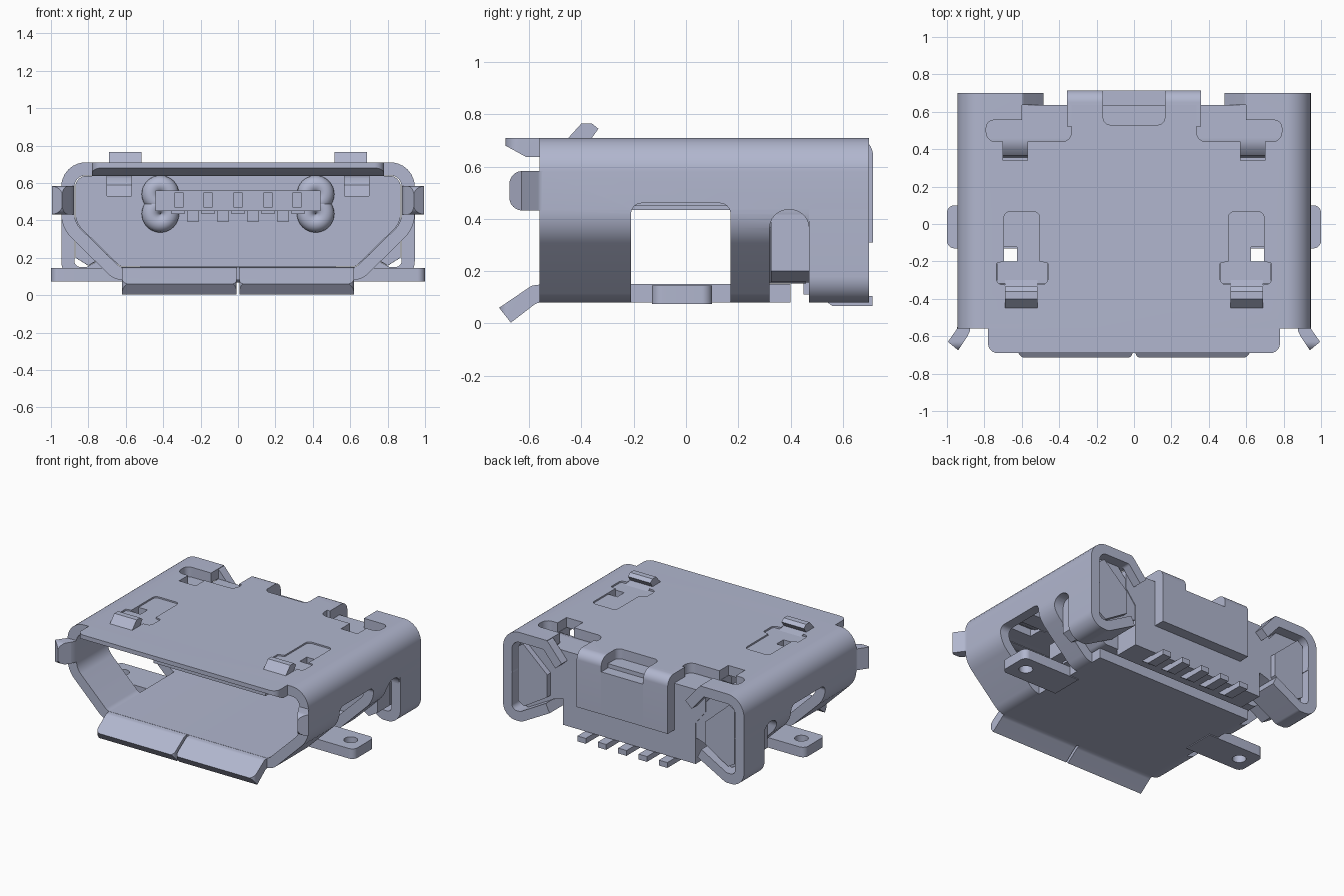
import bpy, bmesh, math
from mathutils import Vector

if "Cube" in bpy.data.objects:
    bpy.data.objects.remove(bpy.data.objects["Cube"], do_unlink=True)

metal = bpy.data.materials.new("blue_grey")
metal.use_nodes = True
COLOUR = (0.44, 0.47, 0.62, 1)
metal.diffuse_color = COLOUR
metal.node_tree.nodes["Principled BSDF"].inputs["Base Color"].default_value = COLOUR


def rounded(pts):
    """Turn (u, v[, radius]) corners into an outline with filleted corners."""
    out = []
    for i, p in enumerate(pts):
        c = Vector(p[:2])
        if len(p) < 3:
            out.append(c)
            continue
        a = (Vector(pts[i - 1][:2]) - c).normalized()
        b = (Vector(pts[(i + 1) % len(pts)][:2]) - c).normalized()
        half = a.angle(b) / 2
        t = p[2] / math.tan(half)
        centre = c + (a + b).normalized() * p[2] / math.sin(half)
        s, e = c + a * t - centre, c + b * t - centre
        for k in range(9):
            d = s.lerp(e, k / 8).normalized() * p[2]
            out.append(centre + d)
    return out


def prism(name, pts, axis, lo, hi, mx=1):
    """Extrude an outline along an axis; mx=-1 mirrors it across x = 0."""
    place = {'x': lambda u, v, t: (mx * t, u, v),
             'y': lambda u, v, t: (mx * u, t, v),
             'z': lambda u, v, t: (mx * u, v, t)}[axis]
    bm = bmesh.new()
    outline = rounded(pts)
    base = [bm.verts.new(place(p.x, p.y, lo)) for p in outline]
    top = [bm.verts.new(place(p.x, p.y, hi)) for p in outline]
    n = len(base)
    bm.faces.new(base)
    bm.faces.new(top[::-1])
    for i in range(n):
        bm.faces.new((base[i], top[i], top[(i + 1) % n], base[(i + 1) % n]))
    bmesh.ops.recalc_face_normals(bm, faces=bm.faces)
    mesh = bpy.data.meshes.new(name)
    bm.to_mesh(mesh)
    bm.free()
    ob = bpy.data.objects.new(name, mesh)
    bpy.context.collection.objects.link(ob)
    mesh.materials.append(metal)
    return ob


def box(name, x, y, z, mx=1):
    return prism(name, [(x[0], y[0]), (x[1], y[0]), (x[1], y[1]), (x[0], y[1])],
                 'z', z[0], z[1], mx)


def rect(u0, v0, u1, v1, r):
    return [(u0, v0, r), (u1, v0, r), (u1, v1, r), (u0, v1, r)]


def cut(ob, cutters, operation='DIFFERENCE'):
    bpy.context.view_layer.objects.active = ob
    for c in cutters:
        c.hide_render = True
        m = ob.modifiers.new("cut", 'BOOLEAN')
        m.operation = operation
        m.solver = 'EXACT'
        m.object = c
        bpy.ops.object.modifier_apply(modifier=m.name)
        bpy.data.objects.remove(c, do_unlink=True)


def mirrored(half):
    """Complete a right-hand outline (top to bottom) with its left half."""
    return half + [(-p[0],) + tuple(p[1:]) for p in reversed(half)]


OUTER = mirrored([(.945, .71, .13), (.945, .36, .18), (.66, .08, .12)])
INNER = mirrored([(.875, .64, .06), (.875, .388, .12), (.632, .15, .05)])
PLUG = mirrored([(.87, .638, .06), (.87, .388, .12), (.629, .152, .05)])

# Folded sheet shell
shell = prism("shell", OUTER, 'y', -.56, .70)
cutters = [prism("cavity", INNER, 'y', -1, 1),
           box("rear_floor_cut", (-.63, .63), (.40, 1), (-.1, .40)),
           box("rear_top_cut", (-.6, .6), (.635, 1), (.5, 1)),
           prism("centre_notch", rect(-.165, .53, .165, .9, .04), 'z', .6, 1)]
for s in (1, -1):
    cutters += [
        prism("side_window", rect(-.21, -.2, .17, .46, .04), 'x', .62, 1.2, s),
        prism("side_slot", rect(.32, -.2, .47, .435, .07), 'x', .62, 1.2, s),
        box("rear_wall_cut", (.55, 1.2), (.4699, 1), (-.1, .41), s),
        prism("latch_slot", [(.335, .44, .05), (.79, .44, .05), (.79, .555, .04),
                             (.6, .555), (.6, .7), (.335, .7)], 'z', .6, 1, s),
        box("scoop_slot", (.57, .70), (.34, .46), (.6, 1), s),
        prism("spring_slot", [(.505, .065, .03), (.505, -.20), (.46, -.21, .008),
                              (.46, -.32, .03), (.515, -.325), (.515, -.42), (.69, -.42),
                              (.69, -.325), (.735, -.32, .03), (.735, -.21, .008),
                              (.695, -.20), (.695, .065, .03)], 'z', .6, 1, s)]
cut(shell, cutters)

# Flared front lips with rounded corners
top_lip = prism("top_lip", [(-.55, .71), (-.69, .71), (-.69, .68), (-.61, .636),
                            (-.55, .636)], 'x', -.78, .78)
cut(top_lip, [prism("lip_outline", [(-.78, -.69, .05), (.78, -.69, .05), (.78, -.5),
                                    (-.78, -.5)], 'z', .5, .8)], 'INTERSECT')
for s, side in ((1, "left"), (-1, "right")):
    lip = prism(side + "_bottom_lip", [(-.55, .15), (-.59, .145, .04), (-.715, .06),
                                       (-.67, .003), (-.57, .08, .05), (-.55, .08)],
                'x', .008, .62, s)
    cut(lip, [prism("lip_outline", [(.008, -.716, .03), (.62, -.716, .04), (.62, -.5),
                                    (.008, -.5)], 'z', -.1, .3, s)], 'INTERSECT')
    ear = prism(side + "_ear", [(.876, -.54), (.944, -.54), (.946, -.56, .03),
                                (.995, -.63), (.94, -.675), (.89, -.60, .03), (.876, -.57)],
                'z', .43, .585, s)
    cut(ear, [prism("ear_outline", rect(-.676, .432, -.3, .583, .05), 'x', .5, 1.2, s)],
        'INTERSECT')

    # Mounting foot with a hole
    foot = prism(side + "_foot", [(.55, -.13), (1, -.13, .04), (1, .10, .04), (.55, .10)],
                 'z', .074, .145, s)
    cut(foot, [prism("hole", rect(.85, -.06, .94, .03, .0449), 'z', 0, .3, s)])

    # Rear side loop that wraps the plug, with its dipped upper end
    prism(side + "_rear_loop", [(.945, .45), (.945, .08, .10), (.80, .08, .05), (.58, .20),
                                (.61, .262), (.81, .15, .03), (.875, .15, .035), (.875, .45)],
          'y', .47, .70, s)
    prism(side + "_loop_end", [(.66, .71), (.60, .71, .04), (.485, .575), (.535, .53),
                               (.63, .641, .03), (.66, .641)], 'y', .636, .70, s)

    # Top spring arm, wide end and raised hook
    box(side + "_spring_arm", (.506, .625), (-.21, .07), (.641, .70), s)
    box(side + "_spring_side", (.62, .694), (-.122, .07), (.641, .70), s)
    box(side + "_spring_end", (.462, .733), (-.318, -.20), (.641, .70), s)
    prism(side + "_spring_hook", [(-.30, .645), (-.30, .70), (-.36, .71), (-.335, .745),
                                  (-.36, .765), (-.40, .765), (-.45, .71), (-.38, .67)],
          'x', .515, .69, s)

    # Side wing of the plastic insert, with a raised face inside the loop
    prism(side + "_wing_side", [(.868, .45), (.60, .45), (.60, .28), (.80, .158),
                                (.868, .20)], 'y', .325, .47, s)
    prism(side + "_wing_base", [(.869, .58), (.82, .637), (.66, .637), (.54, .50), (.50, .45),
                                (.50, .30), (.60, .268), (.80, .157), (.869, .20)],
          'y', .46, .63, s)
    prism(side + "_wing_face", [(.85, .59), (.81, .62), (.62, .45), (.62, .29),
                                (.80, .18), (.85, .21)], 'y', .62, .67, s)

    # Folded straps joining the back plate to the top
    prism(side + "_back_strap", [(.52, .642), (.52, .71), (.715, .71, .065), (.715, .31),
                                 (.636, .31), (.636, .642)], 'x', .165, .357, s)

    # Rounded beads at the root of the tongue
    for z in (.54, .435):
        bpy.ops.mesh.primitive_torus_add(
            location=(s * .415, .29, z), rotation=(math.pi / 2, 0, 0), major_radius=.05,
            minor_radius=.05, major_segments=32, minor_segments=16)
        bead = bpy.context.object
        bead.name = side + "_tongue_bead"
        bead.data.materials.append(metal)

# Back plate and plastic insert, scooped under the rear slots
box("back_plate", (-.166, .166), (.636, .714), (.31, .61))
insert_front = prism("insert_front", PLUG, 'y', .30, .46)
cut(insert_front, [prism("scoop", [(.28, .7), (.28, .53), (.355, .53), (.365, .59),
                                   (.40, .625), (.44, .6385), (.44, .7)],
                         'x', .57, .70, s) for s in (1, -1)])
prism("insert_rear", mirrored([(.78, .638), (.78, .60), (.60, .44), (.52, .40), (.52, .11)]),
      'y', .45, .56)
prism("insert_back", mirrored([(.599, .638), (.599, .50), (.52, .40), (.52, .11)]),
      'y', .55, .635)

# Tongue with contacts on its lower face and front edge
tongue = box("tongue", (-.44, .44), (-.32, .31), (.45, .56))
cut(tongue, [box("tongue_notch", (x - .022, x + .022), (-.5, -.26), (.47, .55))
             for x in (-.315, -.16, 0, .16, .315)])
for i in range(5):
    x = (i - 2) * .16
    box("contact", (x - .035, x + .035), (-.29, .31), (.435, .46))
    prism("solder_pin", [(.45, .16), (.53, .16), (.60, .105), (.713, .105), (.713, .067),
                         (.56, .067), (.50, .11), (.45, .11)], 'x', x - .033, x + .033)
for i in range(4):
    x = (i - 1.5) * .16
    box("tongue_rib", (x - .03, x + .03), (.18, .31), (.39, .455))

# Smooth shading with sharp edges kept
bpy.ops.object.select_all(action='DESELECT')
for ob in bpy.context.scene.objects:
    if ob.type == 'MESH':
        ob.select_set(True)
        bpy.context.view_layer.objects.active = ob
bpy.ops.object.shade_smooth_by_angle(angle=math.radians(30))
